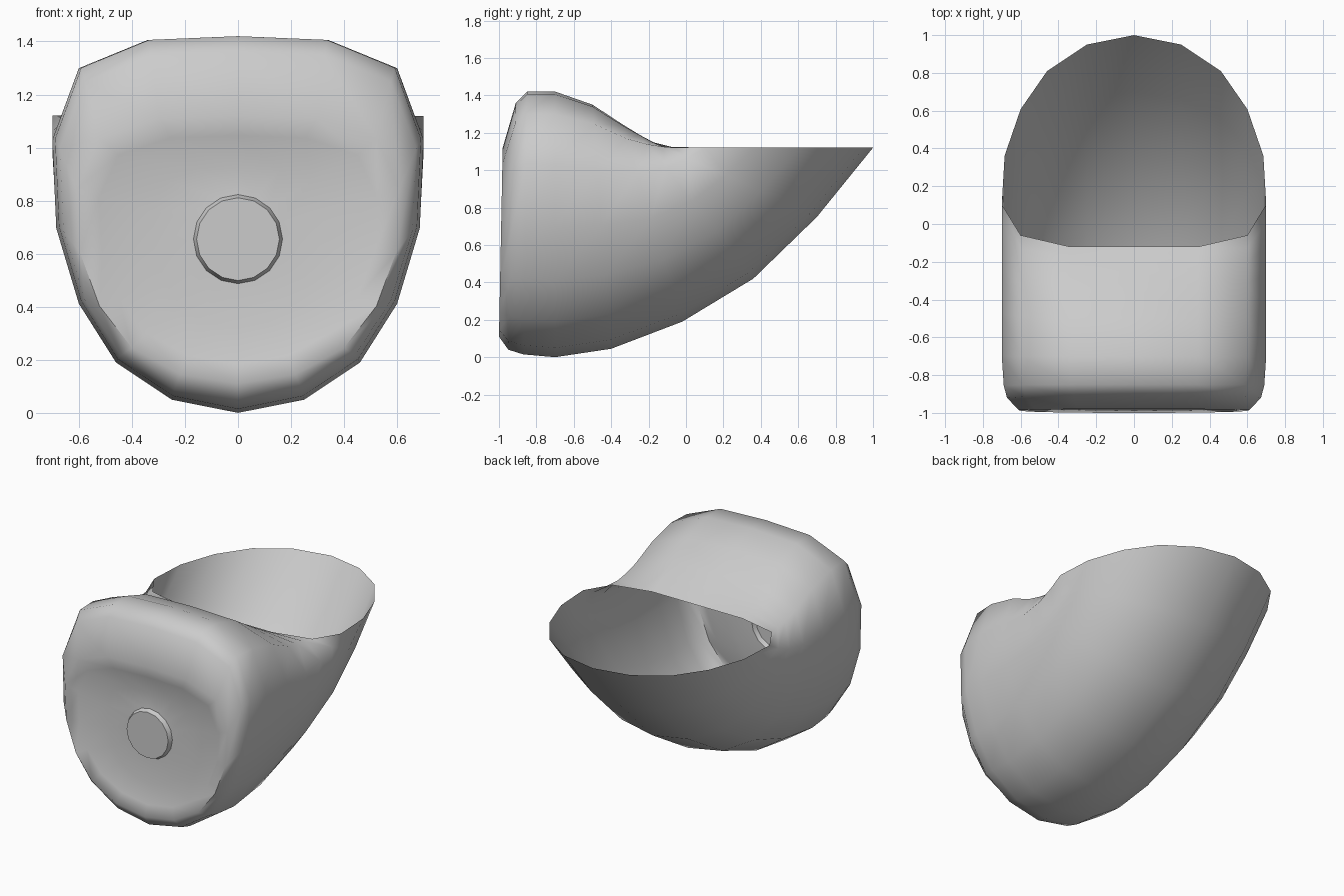
import bpy, bmesh, math

if "Cube" in bpy.data.objects:
    bpy.data.objects.remove(bpy.data.objects["Cube"])

# Half cross-section, bottom to top: half-widths and fraction of the way up,
# for the front outline (FT) and for the open rim at the back (RT)
X = [0, .25, .46, .60, .685, .70, .60, .34, 0]
FT = [0, .035, .134, .29, .49, .725, .915, .99, 1]
RT = [0, .045, .17, .35, .57, .80, .946, 1, 1]

def mirrored(half):
    return half + [(-x, y, z) for x, y, z in half[-2:0:-1]]

def section(b, t, sx, mix=0):
    """Tilted section between bottom point b and top point t, both (y, z)."""
    pts = []
    for x, f, r in zip(X, FT, RT):
        k = f + (r - f) * mix
        pts.append((x * sx, b[0] + (t[0] - b[0]) * k, b[1] + (t[1] - b[1]) * k))
    return mirrored(pts)

def circle(r, y, zc):
    return mirrored([(r * math.sin(math.pi * i / 8), y, zc - r * math.cos(math.pi * i / 8))
                     for i in range(9)])

rings = [
    # round raised button
    circle(.156, -.972, .655), circle(.168, -.943, .655),
    # shallow recessed front panel
    section((-.95, .32), (-.935, .925), .46),
    section((-.975, .185), (-.965, 1.045), .75),
    # rounded front lip
    section((-1.0, .11), (-.98, 1.12), .87),
    section((-.95, .04), (-.91, 1.36), .96),
    section((-.87, .015), (-.85, 1.42), .985),
]
# body bending from the upright front to the level opening
bottom = [(-.7, 0), (-.4, .045), (-.02, .19), (.36, .42), (.7, .75), (1, 1.12)]
top = [(-.7, 1.42), (-.5, 1.35), (-.34, 1.245), (-.25, 1.19), (-.18, 1.15), (-.12, 1.12)]
for i, (b, t) in enumerate(zip(bottom, top)):
    rings.append(section(b, t, 1, i / 5))

# Loft the rings into a single open shell
bm = bmesh.new()
loops = [[bm.verts.new(p) for p in r] for r in rings]
bm.faces.new(loops[0])
for a, b in zip(loops, loops[1:]):
    n = len(a)
    for i in range(n):
        j = (i + 1) % n
        bm.faces.new((a[i], b[i], b[j], a[j]))
bmesh.ops.recalc_face_normals(bm, faces=bm.faces)
bm.faces.ensure_lookup_table()
if bm.faces[0].normal.y > 0:
    bmesh.ops.reverse_faces(bm, faces=bm.faces)
mesh = bpy.data.meshes.new("scoop_shell")
bm.to_mesh(mesh)
bm.free()
shell = bpy.data.objects.new("scoop_shell", mesh)
bpy.context.collection.objects.link(shell)
bpy.context.view_layer.objects.active = shell
shell.select_set(True)
bpy.ops.object.shade_smooth_by_angle(angle=math.radians(62))
